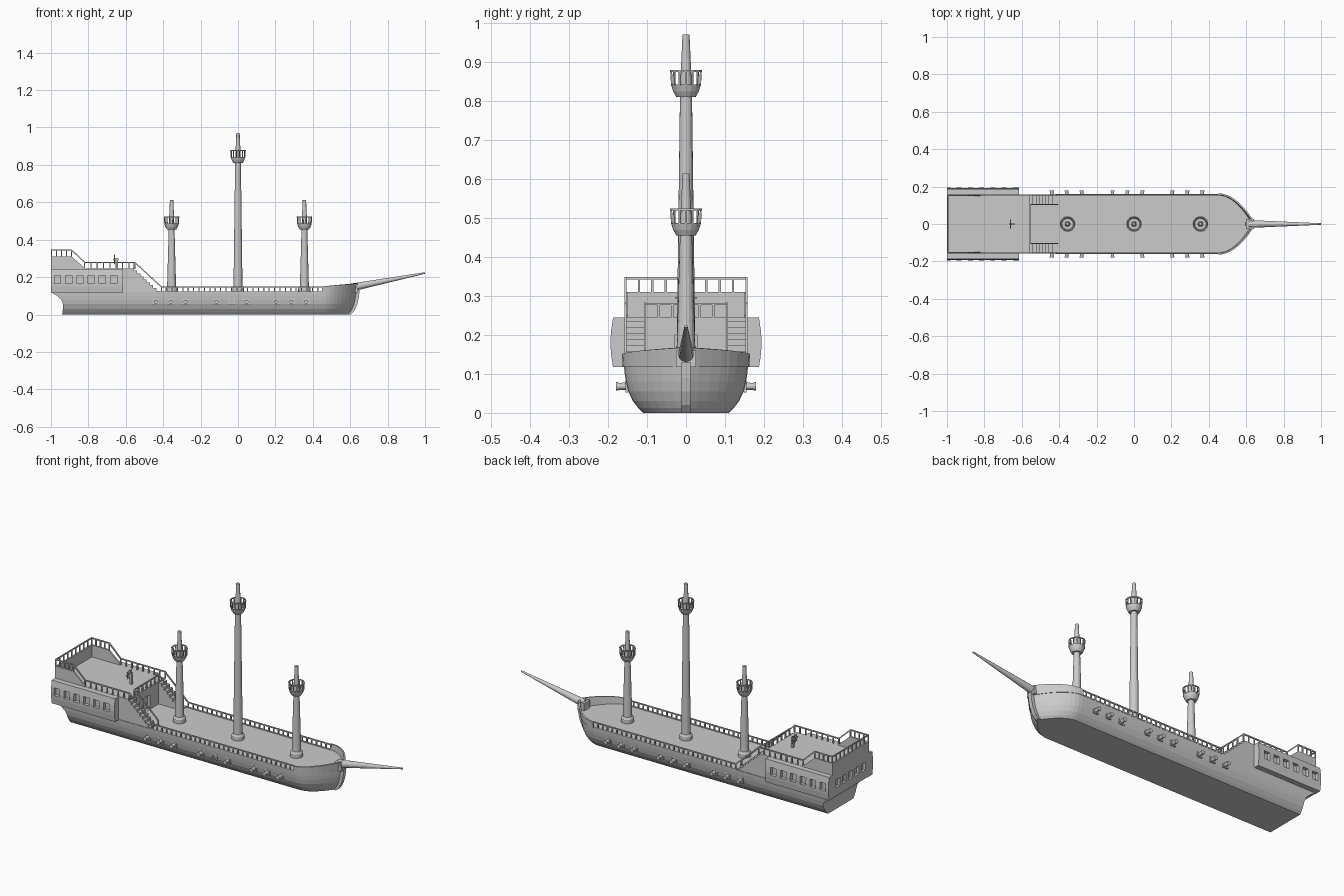
import bpy, bmesh, math
from mathutils import Vector, Matrix

if "Cube" in bpy.data.objects:
    bpy.data.objects.remove(bpy.data.objects["Cube"])

def finish(name, bm):
    bmesh.ops.recalc_face_normals(bm, faces=bm.faces)
    me = bpy.data.meshes.new(name)
    bm.to_mesh(me)
    bm.free()
    ob = bpy.data.objects.new(name, me)
    bpy.context.collection.objects.link(ob)
    return ob

def box(bm, x0, x1, y0, y1, z0, z1):
    m = Matrix.Translation(((x0+x1)/2, (y0+y1)/2, (z0+z1)/2)) @ Matrix.Diagonal((abs(x1-x0), abs(y1-y0), z1-z0, 1))
    bmesh.ops.create_cube(bm, size=1, matrix=m)

def along(p, q, axis):
    p, q = Vector(p), Vector(q)
    d = q - p
    up = 'Y' if axis == 'Z' else 'Z'
    return Matrix.Translation((p+q)/2) @ d.to_track_quat(axis, up).to_matrix().to_4x4(), d.length

def bar(bm, p, q, w):
    m, l = along(p, q, 'X')
    bmesh.ops.create_cube(bm, size=1, matrix=m @ Matrix.Diagonal((l + w*0.5, w, w, 1)))

def rod(bm, p, q, r0, r1, n=12):
    m, l = along(p, q, 'Z')
    bmesh.ops.create_cone(bm, cap_ends=True, segments=n, radius1=r0, radius2=r1, depth=l, matrix=m)

def ring_skin(bm, rings, caps=True):
    vs = [[bm.verts.new(p) for p in r] for r in rings]
    n = len(vs[0])
    for a, b in zip(vs, vs[1:]):
        for i in range(n):
            bm.faces.new((a[i], a[(i+1) % n], b[(i+1) % n], b[i]))
    if caps:
        bm.faces.new(vs[0])
        bm.faces.new(vs[-1])

def prism_y(bm, pts, y0, y1):
    ring_skin(bm, [[(x, y, z) for x, z in pts] for y in (y0, y1)])

def lathe(bm, prof, cx, n=16):
    ring_skin(bm, [[(cx + r*math.cos(2*math.pi*i/n), r*math.sin(2*math.pi*i/n), z) for i in range(n)] for r, z in prof])

def rail(bm, a, b, drop, step, w=0.006):
    a, b = Vector(a), Vector(b)
    bar(bm, a, b, w)
    if step:
        n = max(1, round((b-a).length/step))
        for i in range(n+1):
            p = a.lerp(b, i/n)
            bar(bm, p, p - Vector((0, 0, drop)), w)

# Hull: stacked plan outlines with a parabolic bow
def half(w, bow, n=9):
    return [(0.45 + (bow-0.45)*i/n, w*(1-(i/n)**2)) for i in range(n+1)]

levels = [(0, .11, -.94, .595), (.012, .122, -.938, .607), (.03, .136, -.936, .617), (.055, .148, -.935, .627),
          (.08, .154, -.945, .633), (.1, .157, -.968, .636), (.12, .159, -1, .638)]
bm = bmesh.new()
rings = []
for z, w, s, b in levels:
    h = [(s, w)] + half(w, b)
    rings.append([(x, y, z) for x, y in h] + [(x, -y, z) for x, y in h[-2::-1]])
ring_skin(bm, rings)
finish("hull", bm)

# Raised bow bulwark
bm = bmesh.new()
lo, hi = half(.158, .637), half(.16, .646)
lo = lo + [(x, -y) for x, y in lo[-2::-1]]
hi = hi + [(x, -y) for x, y in hi[-2::-1]]
va = [bm.verts.new((x, y, .118)) for x, y in lo]
vb = [bm.verts.new((x, y, .15 + .018*(x-.45)/.196)) for x, y in hi]
for i in range(len(va)-1):
    bm.faces.new((va[i], va[i+1], vb[i+1], vb[i]))
ob = finish("bow_bulwark", bm)
sol = ob.modifiers.new("thickness", 'SOLIDIFY')
sol.thickness, sol.offset = .008, 0

# Stem post and bowsprit
bm = bmesh.new()
prism_y(bm, [(.56, 0), (.603, 0), (.622, .02), (.638, .055), (.646, .09), (.65, .13), (.6, .13)], -.011, .011)
finish("stem_post", bm)
bm = bmesh.new()
box(bm, .6, .642, -.026, .026, .118, .16)
rod(bm, (.615, 0, .146), (1, 0, .222), .021, .004)
finish("bowsprit", bm)

# Window and door cutters
bm = bmesh.new()
for i in range(6):
    x = -.965 + i*.06
    for s in (1, -1):
        box(bm, x-.017, x+.017, s*.175, s*.25, .165, .208)
for i in range(5):
    y = (i-2)*.056
    box(bm, -1.05, -.985, y-.017, y+.017, .165, .208)
box(bm, -.57, -.5, -.028, .028, .121, .2)
cutter = finish("opening_cutter", bm)
cutter.hide_render = True
cutter.hide_viewport = True

def cut(ob):
    m = ob.modifiers.new("openings", 'BOOLEAN')
    m.operation, m.object, m.solver = 'DIFFERENCE', cutter, 'EXACT'

# Aft castle with side galleries
bm = bmesh.new()
box(bm, -1, -.555, -.156, .156, .119, .245)
cut(finish("aft_castle", bm))
for s, name in ((1, "left_gallery"), (-1, "right_gallery")):
    bm = bmesh.new()
    sec = [(.15, .117), (.187, .117), (.192, .15), (.194, .18), (.192, .21), (.187, .244), (.15, .244)]
    ring_skin(bm, [[(x, s*y, z) for y, z in sec] for x in (-1, -.615)])
    cut(finish(name, bm))

# Poop bulwarks
bm = bmesh.new()
for s in (1, -1):
    prism_y(bm, [(-1, .243), (-.82, .243), (-.82, .249), (-.89, .31), (-1, .31)], s*.149, s*.158)
box(bm, -1, -.991, -.15, .15, .243, .31)
finish("poop_bulwark", bm)

# Paired stairs
bm = bmesh.new()
n = 8
for s in (1, -1):
    for i in range(n):
        x = -.556 + i*.136/n
        box(bm, x, x + .136/n, s*.105, s*.156, .119, .245 - (i+.6)*.126/n)
finish("stairs", bm)

# Railings
bm = bmesh.new()
for s in (1, -1):
    y = s*.155
    rail(bm, (-.997, y, .345), (-.89, y, .345), .035, .027)
    rail(bm, (-.89, y, .345), (-.82, y, .279), 0, 0)
    rail(bm, (-.82, y, .279), (-.55, y, .279), .035, .034)
    for yy in (y, s*.105):
        rail(bm, (-.552, yy, .279), (-.41, yy, .148), 0, 0)
        rail(bm, (-.41, yy, .148), (-.41, yy, .119), 0, 0)
    rail(bm, (-.41, y, .148), (.455, y, .148), .03, .029)
    box(bm, -.42, .455, s*.151, s*.16, .117, .123)
rail(bm, (-.997, -.155, .345), (-.997, .155, .345), .035, .034)
rail(bm, (-.555, -.105, .279), (-.555, .105, .279), .035, .035)
finish("railings", bm)

# Steering wheel
bm = bmesh.new()
box(bm, -.654, -.642, -.006, .006, .244, .302)
rod(bm, (-.665, 0, .295), (-.64, 0, .295), .005, .005, 8)
for i in range(8):
    p = [Vector((-.66, .02*math.cos(a), .295 + .02*math.sin(a))) for a in (i*math.pi/4, (i+1)*math.pi/4)]
    bar(bm, p[0], p[1], .004)
    hub = Vector((-.66, 0, .295))
    bar(bm, hub, hub + (p[0]-hub)*1.4, .003)
finish("steering_wheel", bm)

# Masts with lookout baskets
for x, z, top, name in ((-.355, .455, .613, "aft"), (0, .81, .97, "main"), (.355, .455, .613, "fore")):
    bm = bmesh.new()
    lathe(bm, [(.033, .119), (.033, .14), (.028, .148), (.024, .15), (.0155, z), (.013, z+.07), (.009, top)], x)
    finish(name + "_mast", bm)
    bm = bmesh.new()
    lathe(bm, [(.012, z), (.025, z), (.033, z+.014), (.039, z+.032), (.034, z+.032), (.03, z+.02), (.012, z+.02)], x)
    n = 14
    for i in range(n):
        a, b = 2*math.pi*i/n, 2*math.pi*(i+1)/n
        def pt(r, t, h):
            return (x + r*math.cos(t), r*math.sin(t), z+h)
        bar(bm, pt(.037, a, .03), pt(.039, a, .066), .004)
        bar(bm, pt(.039, a, .066), pt(.039, b, .066), .005)
    finish(name + "_lookout", bm)

# Cannons with gun port frames
bm = bmesh.new()
for c in (-.36, -.035, .285):
    for d in (-.08, 0, .08):
        for s in (1, -1):
            x, z, y = c+d, .068, s*.152
            for k in (-.013, .013):
                bar(bm, (x-.013, y, z+k), (x+.013, y, z+k), .006)
                bar(bm, (x+k, y, z-.013), (x+k, y, z+.013), .006)
            if s < 0 and c == -.035 and d == 0:
                continue
            rod(bm, (x, s*.13, z), (x, s*.174, z), .01, .009)
            rod(bm, (x, s*.173, z), (x, s*.179, z), .011, .011)
finish("cannons", bm)
